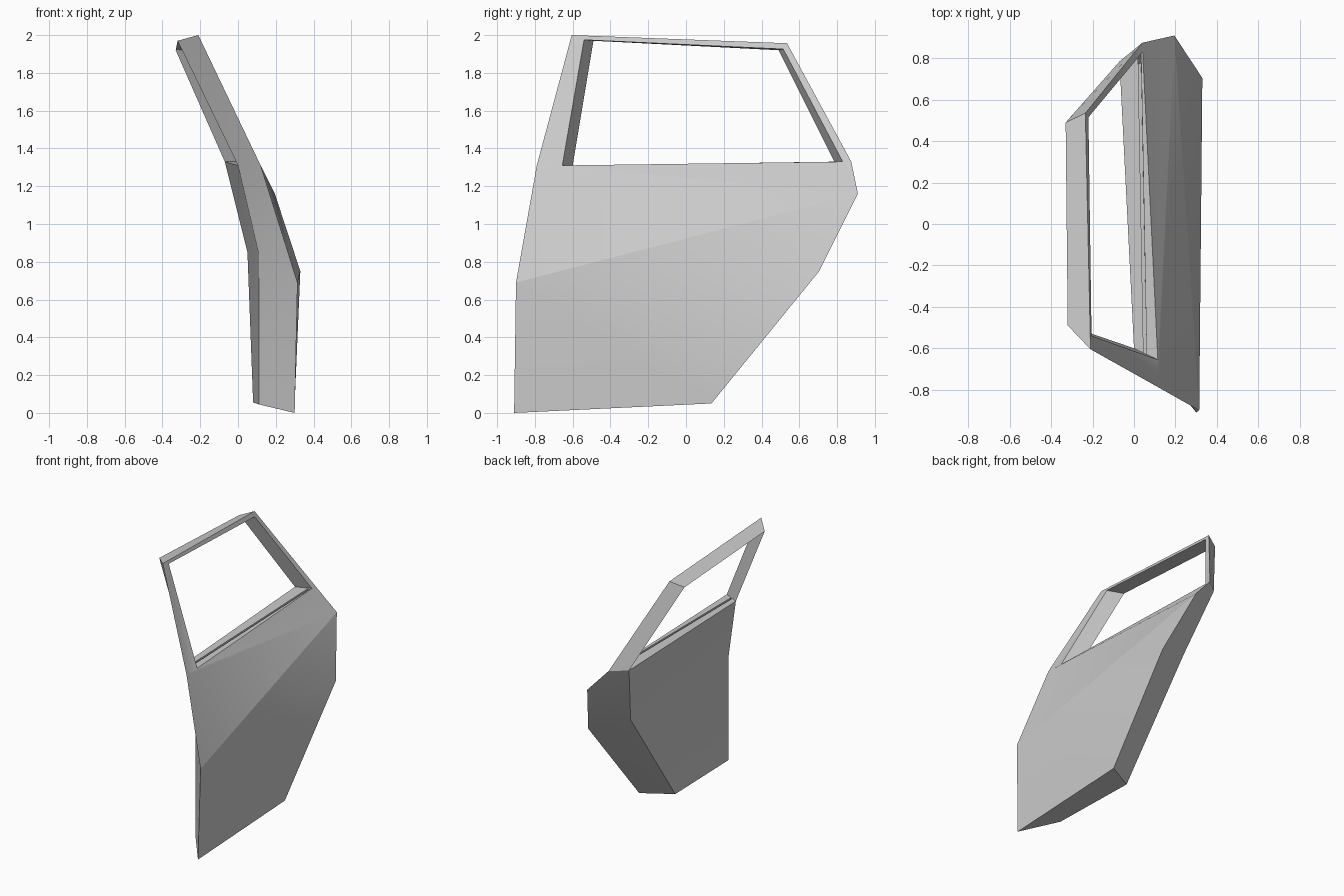
import bpy
import bmesh
import math
from mathutils import Vector

cube = bpy.data.objects.get("Cube")
if cube:
    bpy.data.objects.remove(cube, do_unlink=True)

# Single paint colour
paint = bpy.data.materials.new("light_grey_paint")
paint.use_nodes = True
GREY = (0.6, 0.6, 0.6, 1)
paint.diffuse_color = GREY
paint.node_tree.nodes["Principled BSDF"].inputs["Base Color"].default_value = GREY

# Corner points of the door shell
points = {
    # outer skin outline
    "sill_front": (0.30, -0.91, 0.0),
    "sill_rear": (0.30, 0.135, 0.05),
    "arch": (0.33, 0.705, 0.75),
    "haunch": (0.195, 0.91, 1.16),
    "belt_rear": (0.04, 0.875, 1.33),
    "roof_rear": (-0.235, 0.535, 1.957),
    "roof_front": (-0.21, -0.605, 2.0),
    "belt_front": (0.12, -0.79, 1.31),
    "crease_front": (0.315, -0.90, 0.69),
    # window opening in the outer skin
    "win_top_front": (-0.205, -0.54, 1.975),
    "win_top_rear": (-0.22, 0.515, 1.926),
    "win_low_front": (0.115, -0.655, 1.31),
    "win_low_rear": (0.042, 0.83, 1.33),
    # inner side
    "in_top_front": (-0.32, -0.49, 1.97),
    "in_top_rear": (-0.33, 0.49, 1.92),
    "in_belt_front": (0.0, -0.60, 1.31),
    "in_belt_rear": (-0.07, 0.785, 1.33),
    "in_mid_front": (0.11, -0.67, 0.84),
    "in_mid_rear": (0.05, 0.595, 0.85),
    "in_low_front": (0.11, -0.67, 0.045),
    "in_low_rear": (0.08, 0.015, 0.055),
}

# Glass slot: two lips on the belt ledge and a floor below them
slot_ends = {"front": (0.40, 0.53, 0.0), "rear": (0.80, 0.93, -0.05)}
for end, (near, far, shift) in slot_ends.items():
    start = Vector(points["in_belt_" + end])
    stop = Vector(points["win_low_" + end])
    for side, t in (("a", near), ("b", far)):
        lip = start.lerp(stop, t)
        points["lip_" + side + "_" + end] = lip
        points["floor_" + side + "_" + end] = lip + Vector((0, shift, -0.06))

bm = bmesh.new()
verts = {name: bm.verts.new(co) for name, co in points.items()}


def face(names):
    bm.faces.new([verts[n] for n in names.split()])


# Window frame: each bar has an outer face, a jamb and an edge face
outer_ring = ["belt_front", "roof_front", "roof_rear", "belt_rear"]
window_ring = ["win_low_front", "win_top_front", "win_top_rear", "win_low_rear"]
inner_ring = ["in_belt_front", "in_top_front", "in_top_rear", "in_belt_rear"]
rings = [outer_ring, window_ring, inner_ring]
for i in range(3):
    for r in range(3):
        p, q = rings[r], rings[(r + 1) % 3]
        face(" ".join([p[i], p[i + 1], q[i + 1], q[i]]))

# Outer skin, folded along the crease
face("belt_front win_low_front win_low_rear belt_rear haunch")
face("crease_front belt_front haunch")
face("crease_front haunch arch")
face("crease_front arch sill_rear sill_front")

# Inner panel
face("in_belt_front in_belt_rear in_mid_rear in_mid_front")
face("in_mid_front in_mid_rear in_low_rear in_low_front")

# Front edge, rear edge and sill
face("belt_front in_belt_front in_mid_front crease_front")
face("crease_front in_mid_front in_low_front sill_front")
face("belt_rear haunch in_belt_rear")
face("haunch in_mid_rear in_belt_rear")
face("haunch arch in_mid_rear")
face("arch sill_rear in_low_rear in_mid_rear")
face("sill_front in_low_front in_low_rear sill_rear")

# Belt ledge with the glass slot: ledge, wall, floor, wall, ledge
profile = ["in_belt_", "lip_a_", "floor_a_", "floor_b_", "lip_b_", "win_low_"]
for p, q in zip(profile, profile[1:]):
    face(f"{p}front {q}front {q}rear {p}rear")
for end in slot_ends:
    face(" ".join(p + end for p in profile))

bmesh.ops.recalc_face_normals(bm, faces=bm.faces[:])

# Keep the body crease crisp
bm.edges.get((verts["crease_front"], verts["haunch"])).smooth = False

mesh = bpy.data.meshes.new("door_shell")
bm.to_mesh(mesh)
bm.free()
mesh.materials.append(paint)

door = bpy.data.objects.new("door_shell", mesh)
bpy.context.scene.collection.objects.link(door)
bpy.ops.object.select_all(action="DESELECT")
door.select_set(True)
bpy.context.view_layer.objects.active = door
bpy.ops.object.shade_smooth_by_angle(angle=math.radians(30), keep_sharp_edges=True)
